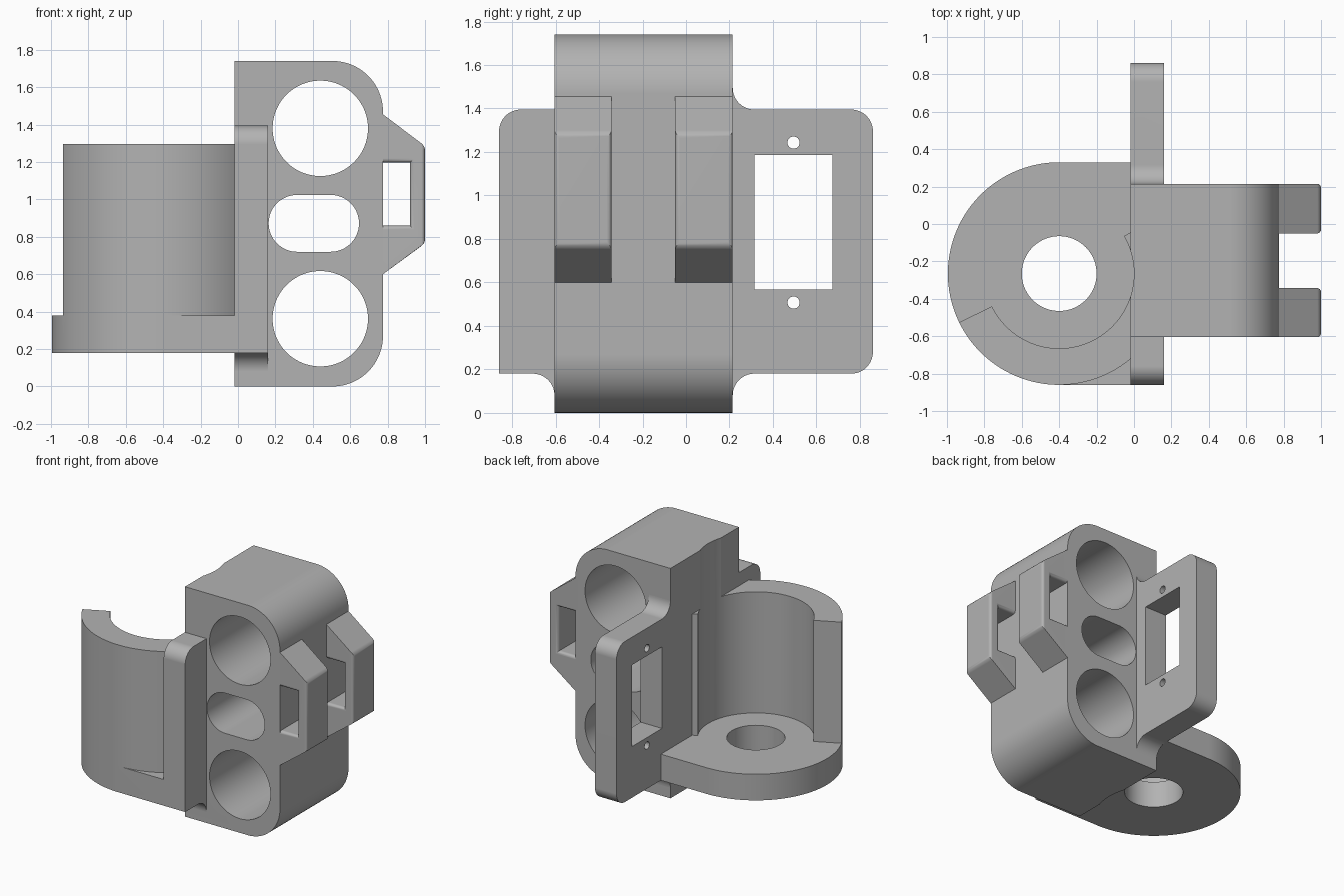
import bpy, bmesh, math
from mathutils import Vector

cube = bpy.data.objects.get("Cube")
if cube:
    bpy.data.objects.remove(cube, do_unlink=True)

grey = bpy.data.materials.new("plain grey")
grey.use_nodes = True
GREY = (0.45, 0.45, 0.45, 1)
grey.diffuse_color = GREY
grey.node_tree.nodes["Principled BSDF"].inputs["Base Color"].default_value = GREY


def arc(cx, cy, r, a0, a1, step=3):
    """Points on an arc, angles in degrees."""
    n = max(1, round(abs(a1 - a0) / step))
    angles = [math.radians(a0 + (a1 - a0) * i / n) for i in range(n + 1)]
    return [(cx + r * math.cos(a), cy + r * math.sin(a)) for a in angles]


def circle(cx, cy, r, step=5):
    return arc(cx, cy, r, 0, 360, step)[:-1]


def rect(x0, y0, x1, y1):
    return [(x0, y0), (x1, y0), (x1, y1), (x0, y1)]


def prism(name, profile, axis, lo, hi):
    """Extrude a 2D profile along x (profile yz), y (profile xz) or z (profile xy)."""
    place = {"x": lambda a, b: (lo, a, b),
             "y": lambda a, b: (a, lo, b),
             "z": lambda a, b: (a, b, lo)}[axis]
    shift = Vector([(hi - lo) * (axis == k) for k in "xyz"])
    bm = bmesh.new()
    face = bm.faces.new([bm.verts.new(place(a, b)) for a, b in profile])
    new = bmesh.ops.extrude_face_region(bm, geom=[face])["geom"]
    bmesh.ops.translate(bm, vec=shift, verts=[v for v in new if isinstance(v, bmesh.types.BMVert)])
    bmesh.ops.recalc_face_normals(bm, faces=bm.faces)
    mesh = bpy.data.meshes.new(name)
    bm.to_mesh(mesh)
    bm.free()
    mesh.materials.append(grey)
    obj = bpy.data.objects.new(name, mesh)
    bpy.context.collection.objects.link(obj)
    return obj


def activate(obj):
    bpy.ops.object.select_all(action="DESELECT")
    obj.select_set(True)
    bpy.context.view_layer.objects.active = obj


def combine(target, tool, operation):
    """Boolean the tool into the target, then remove the tool."""
    tool.hide_render = True
    mod = target.modifiers.new("boolean", "BOOLEAN")
    mod.operation = operation
    mod.solver = "EXACT"
    mod.object = tool
    activate(target)
    bpy.ops.object.modifier_apply(modifier=mod.name)
    bpy.data.objects.remove(tool, do_unlink=True)


def finish(obj):
    activate(obj)
    bpy.ops.object.shade_smooth_by_angle(angle=math.radians(30))
    mod = obj.modifiers.new("even shading", "WEIGHTED_NORMAL")
    mod.keep_sharp = True


BACK, RIGHT, TOP = -0.02, 0.775, 1.74     # block extents in x and z
Y0, Y1 = -0.605, 0.215                    # block extents in y
CX, CY, R_OUT, R_IN = -0.40, -0.265, 0.595, 0.40   # cup axis and radii
CR, F = 0.27, 0.10                        # block corner and plate fillet radii

# Block with two rounded corners
block = prism("bracket_body",
              [(BACK, 0)] + arc(RIGHT - CR, CR, CR, -90, 0)
              + arc(RIGHT - CR, TOP - CR, CR, 0, 90) + [(BACK, TOP)], "y", Y0, Y1)

# Flange plate, filleted into the block
P0, P1, PB, PT = -0.86, 0.86, 0.18, 1.395
plate = prism("flange_plate",
              [(P0, PB)] + arc(Y0 - F, PB - F, F, 90, 0, 6)
              + arc(Y1 + F, PB - F, F, 180, 90, 6)
              + arc(P1 - F, PB + F, F, -90, 0, 6) + arc(P1 - F, PT - F, F, 0, 90, 6)
              + arc(Y1 + F, PT + F, F, 270, 180, 6) + [(Y0, PT + F), (Y0, PT)]
              + arc(P0 + F, PT - F, F, 90, 180, 6), "x", BACK, 0.16)
combine(block, plate, "UNION")

# Shallow round groove left by the cup bore
combine(block, prism("groove_cutter", circle(CX, CY, R_IN, 2), "z", -0.2, 2), "DIFFERENCE")

# Cup floor and curved cup wall
floor = prism("cup_floor", arc(CX, CY, R_OUT, 90, 270, 2)
              + [(0.08, CY - R_OUT), (0.08, CY + R_OUT)], "z", PB, 0.378)
wall = prism("cup_wall", arc(CX, CY, R_OUT, 206, 390, 2)
             + arc(CX, CY, R_IN, 390, 206, 2), "z", 0.28, 1.295)
combine(floor, wall, "UNION")
combine(block, floor, "UNION")

# Holes: two bores, a slot, the cup floor hole, a window and its screw holes
slot = arc(0.495, 0.872, 0.152, -90, 90, 5) + arc(0.316, 0.872, 0.152, 90, 270, 5)
cutters = [
    (circle(0.44, 1.38, 0.255, 3), "y", -1, 1),
    (circle(0.44, 0.362, 0.255, 3), "y", -1, 1),
    (slot, "y", -1, 1),
    (circle(CX, CY, 0.20), "z", 0, 0.6),
    (rect(0.315, 0.567, 0.675, 1.185), "x", -0.2, 0.3),
    (circle(0.495, 1.243, 0.028, 15), "x", -0.2, 0.3),
    (circle(0.495, 0.507, 0.028, 15), "x", -0.2, 0.3),
]
for profile, axis, lo, hi in cutters:
    combine(block, prism("hole_cutter", profile, axis, lo, hi), "DIFFERENCE")
finish(block)

# Two strap loops on the right side, with eased rims
X0, XH, XE, ZL, ZH = RIGHT - 0.015, 0.92, 1.0, 0.86, 1.197
loop = [(X0, 1.455), (RIGHT, 1.455), (XE, 1.285), (XE, 0.765), (RIGHT, 0.6), (X0, 0.6),
        (X0, ZL), (XH, ZL), (XH, ZH), (X0, ZH)]
for name, lo, hi in (("front_strap_loop", Y0, -0.343), ("rear_strap_loop", -0.05, Y1)):
    obj = prism(name, loop, "y", lo, hi)
    bm = bmesh.new()
    bm.from_mesh(obj.data)

    def eased(e):
        a, b = (v.co for v in e.verts)
        outer = min(a.x, b.x) > XE - 1e-4
        rim = abs(a.y - b.y) < 1e-4 and max(a.x, b.x) < XH + 1e-4 \
            and min(a.z, b.z) > ZL - 1e-4 and max(a.z, b.z) < ZH + 1e-4 \
            and max(a.x, b.x) > XH - 1e-4
        return outer or rim

    bmesh.ops.bevel(bm, geom=[e for e in bm.edges if eased(e)], offset=0.022,
                    offset_type="OFFSET", segments=4, profile=0.5, affect="EDGES")
    bm.to_mesh(obj.data)
    bm.free()
    finish(obj)
